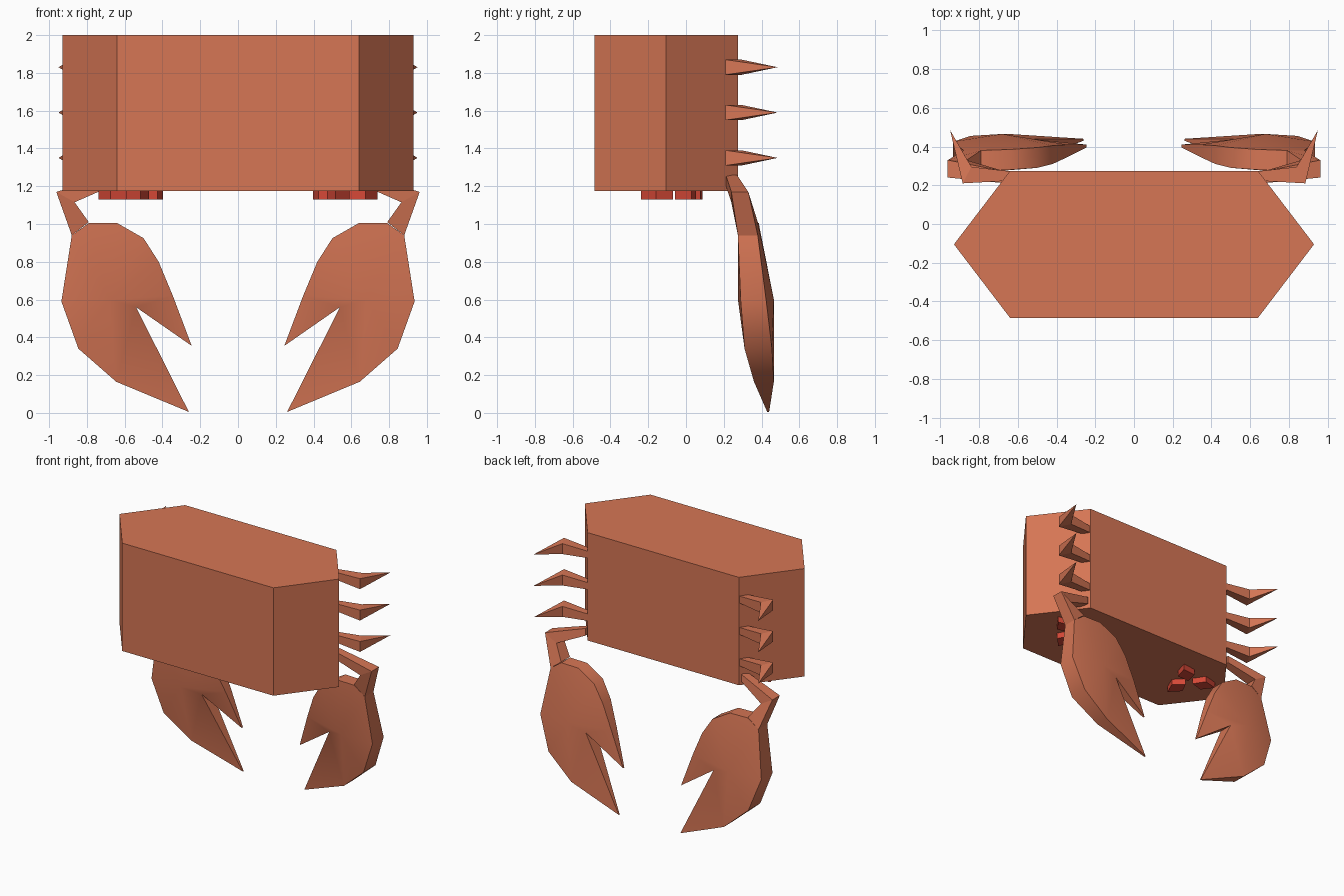
import bpy
import bmesh
import math
from mathutils import Vector

old = bpy.data.objects.get("Cube")
if old:
    bpy.data.objects.remove(old)


def material(name, rgb):
    mat = bpy.data.materials.new(name)
    mat.use_nodes = True
    mat.diffuse_color = (*rgb, 1)
    mat.node_tree.nodes["Principled BSDF"].inputs["Base Color"].default_value = (*rgb, 1)
    return mat


SHELL = material("shell orange", (0.67, 0.18, 0.09))
RED = material("foot red", (0.67, 0.065, 0.038))


def finish(name, bm, mat, mirror=True):
    """Turn a bmesh into an object, mirrored across x if it is a paired part."""
    bmesh.ops.recalc_face_normals(bm, faces=bm.faces)
    mesh = bpy.data.meshes.new(name)
    bm.to_mesh(mesh)
    bm.free()
    mesh.materials.append(mat)
    obj = bpy.data.objects.new(name, mesh)
    bpy.context.collection.objects.link(obj)
    if mirror:
        obj.modifiers.new("Mirror", 'MIRROR').use_mirror_merge = False
    return obj


def prism(bm, outline, z0, z1):
    low = [bm.verts.new((x, y, z0)) for x, y in outline]
    high = [bm.verts.new((x, y, z1)) for x, y in outline]
    bm.faces.new(low)
    bm.faces.new(high)
    bridge(bm, low, high)


def bridge(bm, a, b):
    for i in range(len(a)):
        j = (i + 1) % len(a)
        bm.faces.new((a[i], a[j], b[j], b[i]))


def limb(bm, sections, tip=None):
    """Loft four-sided sections, closing the end with a cap or a point."""
    loops = [[bm.verts.new(p) for p in s] for s in sections]
    for a, b in zip(loops, loops[1:]):
        bridge(bm, a, b)
    bm.faces.new(loops[0])
    if tip:
        end = bm.verts.new(tip)
        for i in range(4):
            bm.faces.new((loops[-1][i], loops[-1][(i + 1) % 4], end))
    else:
        bm.faces.new(loops[-1])


# Hexagonal body
bm = bmesh.new()
half = [(0.64, 0.275), (0.93, -0.105), (0.64, -0.485)]
prism(bm, half + [(-x, y) for x, y in reversed(half)], 1.175, 2.0)
finish("body", bm, SHELL, mirror=False)

# Three bent, pointed legs on each side
for label, z in (("lower", 1.35), ("middle", 1.59), ("upper", 1.83)):
    bm = bmesh.new()
    sections = []
    for (xa, ya), (xb, yb), h in (((0.62, 0.225), (0.62, 0.27), 0.025),
                                  ((0.885, 0.21), (0.84, 0.295), 0.04)):
        sections.append([(xa, ya, z - h), (xb, yb, z - h), (xb, yb, z + h), (xa, ya, z + h)])
    limb(bm, sections, tip=(0.95, 0.485, z))
    finish(label + "_legs", bm, SHELL)

# Bent arms that carry the claws
bm = bmesh.new()
arm = [((0.66, 1.26), (0.66, 1.205), 0.21, 0.27),
       ((0.962, 1.17), (0.865, 1.115), 0.24, 0.33),
       ((0.88, 0.94), (0.79, 1.01), 0.275, 0.38)]
limb(bm, [[(a[0], y0, a[1]), (a[0], y1, a[1]), (b[0], y1, b[1]), (b[0], y0, b[1])]
          for a, b, y0, y1 in arm])
finish("arms", bm, SHELL)

# Claws: outline as x, z, front y, back y
claw = [(0.79, 1.005, 0.275, 0.38), (0.64, 1.005, 0.28, 0.385), (0.50, 0.925, 0.29, 0.395),
        (0.42, 0.80, 0.31, 0.405), (0.345, 0.62, 0.345, 0.41), (0.245, 0.355, 0.395, 0.41),
        (0.54, 0.56, 0.33, 0.44), (0.26, 0.005, 0.43, 0.44), (0.645, 0.165, 0.36, 0.465),
        (0.845, 0.34, 0.31, 0.455), (0.935, 0.59, 0.29, 0.425), (0.88, 0.94, 0.275, 0.38)]
tips = (5, 7)
bm = bmesh.new()
front = [bm.verts.new((x, y, z)) for x, z, y, _ in claw]
back = [bm.verts.new((x, y, z)) for x, z, _, y in claw]
bridge(bm, front, back)
for ring, y in ((front, 0.275), (back, 0.465)):
    centre = bm.verts.new((0.68, y, 0.60))
    palm = [v for i, v in enumerate(ring) if i not in tips]
    for i, v in enumerate(palm):
        bm.faces.new((v, palm[(i + 1) % len(palm)], centre))
    for i in tips:
        bm.faces.new((ring[i - 1], ring[i], ring[i + 1]))
claws = finish("claws", bm, SHELL)
bpy.ops.object.select_all(action='DESELECT')
claws.select_set(True)
bpy.context.view_layer.objects.active = claws
bpy.ops.object.shade_smooth_by_angle(angle=math.radians(30))

# Feet: three diamond pads around a point, under each side
bm = bmesh.new()
middle = Vector((0.55, -0.04))
for k in range(3):
    angle = math.radians(140 + 120 * k)
    along = Vector((math.cos(angle), math.sin(angle)))
    across = Vector((-along.y, along.x))
    diamond = [(0.03, 0), (0.11, 0.06), (0.2, 0), (0.11, -0.06)]
    prism(bm, [middle + along * r + across * w for r, w in diamond], 1.13, 1.18)
finish("foot_pads", bm, RED)
